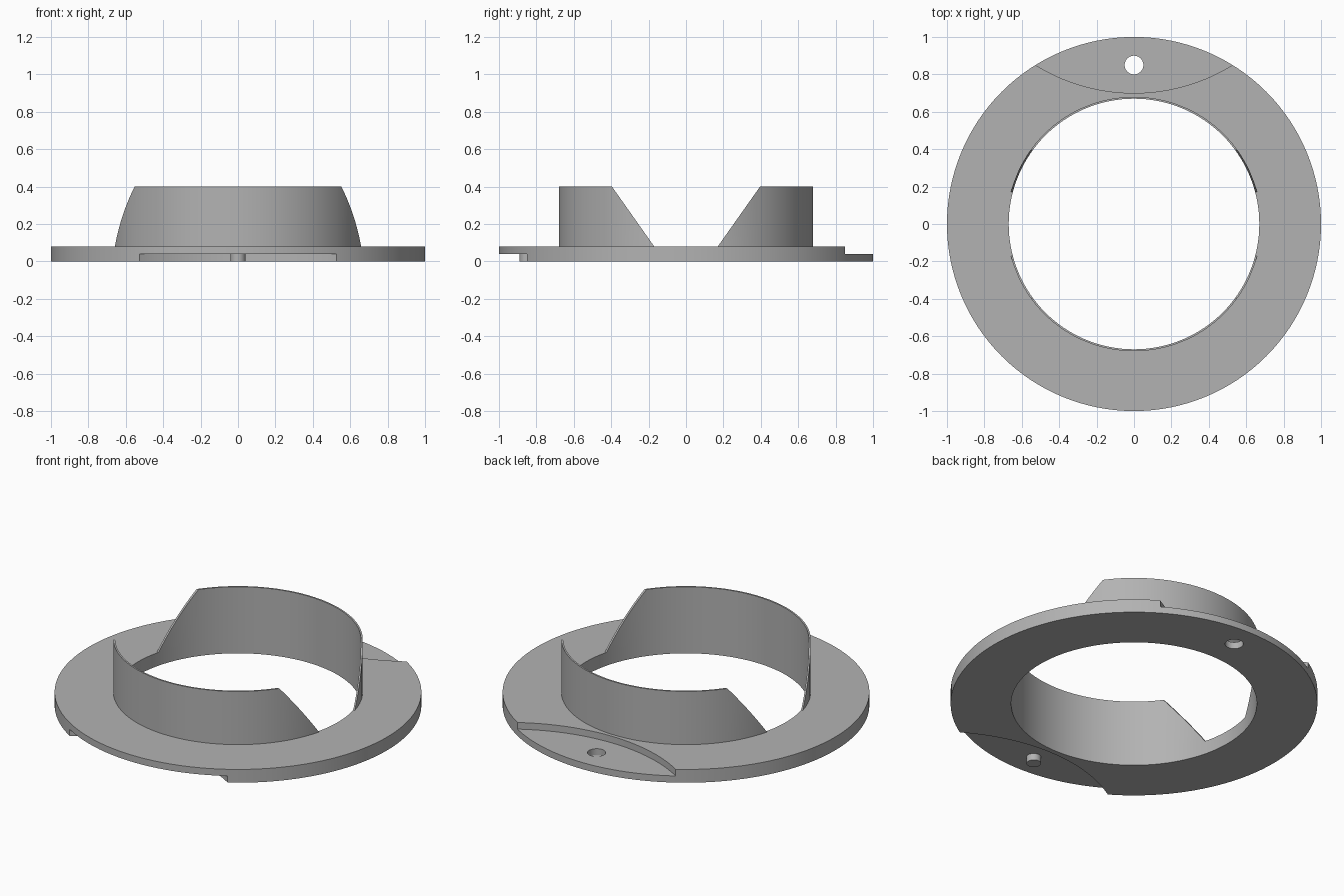
import bpy
import bmesh
from math import cos, sin, pi, radians

SEGMENTS = 128
THICK = 0.08          # flange thickness
STEP = THICK / 2      # depth of the lap recesses
BORE = 0.67
WALL = 0.68
TOP = 0.40            # top of the collar

if "Cube" in bpy.data.objects:
    bpy.data.objects.remove(bpy.data.objects["Cube"], do_unlink=True)

grey = bpy.data.materials.new("plain_grey")
grey.use_nodes = True
colour = (0.45, 0.45, 0.45, 1)
grey.diffuse_color = colour
grey.node_tree.nodes["Principled BSDF"].inputs["Base Color"].default_value = colour


def prism(name, points, vector):
    """Closed solid: a polygon swept along a vector."""
    bm = bmesh.new()
    face = bm.faces.new([bm.verts.new(p) for p in points])
    swept = bmesh.ops.extrude_face_region(bm, geom=[face])["geom"]
    moved = [g for g in swept if isinstance(g, bmesh.types.BMVert)]
    bmesh.ops.translate(bm, verts=moved, vec=vector)
    bmesh.ops.recalc_face_normals(bm, faces=bm.faces)
    mesh = bpy.data.meshes.new(name)
    bm.to_mesh(mesh)
    bm.free()
    mesh.materials.append(grey)
    obj = bpy.data.objects.new(name, mesh)
    bpy.context.collection.objects.link(obj)
    return obj


def cylinder(name, radius, z0, z1, y=0, count=SEGMENTS):
    angles = [2 * pi * i / count for i in range(count)]
    ring = [(radius * cos(a), y + radius * sin(a), z0) for a in angles]
    return prism(name, ring, (0, 0, z1 - z0))


def cut(target, cutter):
    cutter.hide_render = True
    mod = target.modifiers.new("cut", "BOOLEAN")
    mod.operation = "DIFFERENCE"
    mod.solver = "EXACT"
    mod.object = cutter
    bpy.context.view_layer.objects.active = target
    bpy.ops.object.modifier_apply(modifier=mod.name)
    bpy.data.objects.remove(cutter, do_unlink=True)


# Flat ring with a lap recess above at the back and below at the front
flange = cylinder("flange", 1, 0, THICK)
cut(flange, cylinder("bore_cutter", BORE, -1, 1))
cut(flange, cylinder("back_recess_cutter", 1, STEP, 1, y=1.7))
cut(flange, cylinder("front_recess_cutter", 1, -1, STEP, y=-1.7))
cut(flange, cylinder("hole_cutter", 0.05, -1, 1, y=0.85, count=48))

# Locating pin under the front recess
pin = cylinder("locating_pin", 0.04, 0, STEP, y=-0.85, count=48)

# Thin collar split into two halves by a flared gap
collar = cylinder("collar", WALL, THICK, TOP)
cut(collar, cylinder("collar_bore_cutter", BORE, -1, 1))
low, high, margin = 0.17, 0.396, 0.1
slope = (high - low) / (TOP - THICK) * margin
profile = [(-low + slope, THICK - margin), (low - slope, THICK - margin),
           (high + slope, TOP + margin), (-high - slope, TOP + margin)]
cut(collar, prism("gap_cutter", [(-1, y, z) for y, z in profile], (2, 0, 0)))

# Smooth round surfaces, crisp edges
bpy.ops.object.select_all(action="DESELECT")
for part in (flange, pin, collar):
    part.select_set(True)
bpy.context.view_layer.objects.active = flange
bpy.ops.object.shade_smooth_by_angle(angle=radians(30))
